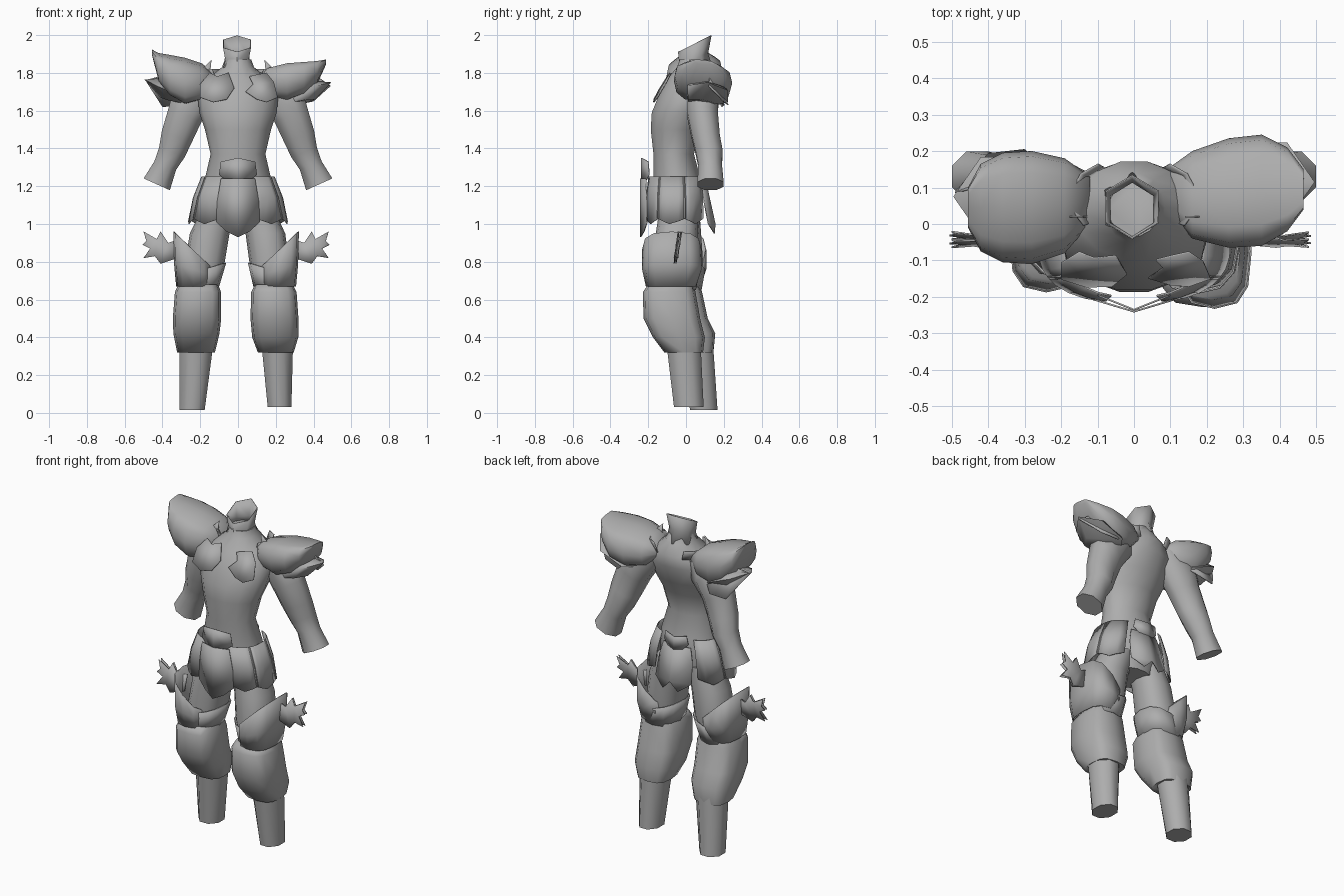
import bpy, bmesh
from math import sin, cos, pi, radians, copysign

cube = bpy.data.objects.get("Cube")
if cube:
    bpy.data.objects.remove(cube)

grey = bpy.data.materials.new("plain grey")
grey.use_nodes = True
COLOUR = (0.42, 0.42, 0.42, 1)
grey.diffuse_color = COLOUR
grey.node_tree.nodes["Principled BSDF"].inputs["Base Color"].default_value = COLOUR
SIDE = {1: "left", -1: "right"}


def finish(name, bm, thick=0, angle=60):
    bmesh.ops.recalc_face_normals(bm, faces=bm.faces)
    me = bpy.data.meshes.new(name)
    bm.to_mesh(me)
    bm.free()
    me.materials.append(grey)
    ob = bpy.data.objects.new(name, me)
    bpy.context.collection.objects.link(ob)
    bpy.ops.object.select_all(action='DESELECT')
    ob.select_set(True)
    bpy.context.view_layer.objects.active = ob
    bpy.ops.object.shade_smooth_by_angle(angle=radians(angle))
    if thick:
        mod = ob.modifiers.new("thickness", 'SOLIDIFY')
        mod.thickness = thick
        mod.offset = 0


def boxy(a, p):
    """Point on a unit circle, pushed towards a square as p falls below 1."""
    return tuple(copysign(abs(v) ** p, v) for v in (cos(a), sin(a)))


def skin(name, loops, caps, thick=0):
    bm = bmesh.new()
    loops = [[bm.verts.new(co) for co in loop] for loop in loops]
    n = len(loops[0])
    for a, b in zip(loops, loops[1:]):
        for i in range(n):
            j = (i + 1) % n
            bm.faces.new((a[i], a[j], b[j], b[i]))
    for cap, loop in zip(caps, (loops[0], loops[-1])):
        if cap:
            bm.faces.new(loop)
    finish(name, bm, thick)


def loft(name, rings, n=12, caps=(True, True), s=1, turn=0.0, thick=0, p=1.0):
    """Upright loft; rings are (x, z, half width, front y, back y, x slope, y slope)."""
    loops = []
    for ring in rings:
        x, z, rx, y0, y1, tx, ty = (tuple(ring) + (0, 0))[:7]
        loop = []
        for i in range(n):
            u, v = boxy(2 * pi * i / n + turn, p)
            dx, dy = rx * u, (y1 - y0) / 2 * v
            loop.append((s * (x + dx), (y0 + y1) / 2 + dy, z + tx * dx + ty * dy))
        loops.append(loop)
    skin(name, loops, caps, thick)


def side_loft(name, rings, s, lean, n=12):
    """Sideways loft; rings are (x, front y, back y, low z, high z)."""
    loops = []
    for x, y0, y1, z0, z1 in rings:
        loop = []
        for i in range(n):
            u, v = boxy(2 * pi * i / n, .7)
            dy = (y1 - y0) / 2 * u
            loop.append((s * x, (y0 + y1) / 2 + dy, (z0 + z1) / 2 + (z1 - z0) / 2 * v + lean * dy))
        loops.append(loop)
    skin(name, loops, (True, True))


def plate(name, pts, place, s=1, mirror=False):
    """Thin plate from an outline; place gives the depth at (x, z)."""
    bm = bmesh.new()
    for m in ((s, -s) if mirror else (s,)):
        bm.faces.new([bm.verts.new((m * x, place(x, z), z)) for x, z in pts])
    bmesh.ops.remove_doubles(bm, verts=bm.verts, dist=0.0005)
    bmesh.ops.triangulate(bm, faces=bm.faces)
    finish(name, bm, 0.005, 20)


def arc_plate(name, s, cy, angles, low, high, tip=0.0, bulge=1.0):
    """Curved plate around the body; low and high are (z, rx, ry)."""
    mid = [(q + r) / 2 for q, r in zip(low, high)]
    mid = (mid[0], mid[1] * bulge, mid[2] * bulge)
    bm = bmesh.new()
    cols = []
    for k in range(5):
        v, u = boxy(radians(angles[0] + (angles[1] - angles[0]) * k / 4), .8)
        drop = tip * (1 - abs(k - 2) / 2)
        cols.append([bm.verts.new((s * rx * u, cy - ry * v, z - d))
                     for (z, rx, ry), d in ((low, drop), (mid, 0), (high, 0))])
    for a, b in zip(cols, cols[1:]):
        for r in (0, 1):
            bm.faces.new((a[r], b[r], b[r + 1], a[r + 1]))
    finish(name, bm, 0.005)


# Torso and open neck
loft("torso", [(0, 0.98, .13, -.14, .07), (0, 1.1, .18, -.17, .09), (0, 1.24, .175, -.175, .08),
               (0, 1.37, .145, -.175, .045), (0, 1.5, .175, -.19, .08), (0, 1.59, .205, -.185, .13),
               (0, 1.7, .215, -.14, .17), (0, 1.77, .16, -.1, .175), (0, 1.83, .085, -.05, .14),
               (0, 1.87, .07, -.035, .115)], n=14)
loft("neck", [(-.005, 1.82, .085, -.05, .14, 0, .1), (-.005, 1.88, .07, -.035, .115, 0, .3),
              (-.005, 1.955, .083, -.04, .133, 0, .5)],
     n=6, caps=(False, False), turn=pi / 6, thick=.004)

for s in (1, -1):
    side = SIDE[s]
    # Arms
    loft(side + "_arm", [(.16, 1.76, .07, .02, .15), (.23, 1.69, .115, .0, .18, .5),
                         (.28, 1.58, .092, .0, .175, .5), (.325, 1.46, .085, .025, .185, .4),
                         (.35, 1.38, .073, .045, .2, .4), (.385, 1.31, .062, .06, .195, .4),
                         (.43, 1.21, .075, .055, .205, .45)], n=8, s=s, turn=pi / 8)
    # Collar pieces, chest plates
    arc_plate(side + "_collar_plate", s, .07, (50, 150), (1.76, .14, .095), (1.82, .17, .105))
    plate(side + "_collar_spike", [(.11, 1.76), (.2, 1.77), (.18, 1.83), (.14, 1.87), (.145, 1.82)],
          lambda x, z: .02, s)
    chest = [(.04, 1.70), (.1, 1.66), (.15, 1.645), (.21, 1.67), (.19, 1.75),
             (.15, 1.80), (.1, 1.79), (.06, 1.78), (.08, 1.74)]
    if s < 0:
        chest = [(.02, 1.72), (.06, 1.66), (.13, 1.645), (.2, 1.67), (.2, 1.74),
                 (.15, 1.80), (.11, 1.78), (.05, 1.80)]
    plate(side + "_chest_plate", chest, lambda x, z: -.185 + (z - 1.645) * .6 + x * .1, s)

    # Shoulder guards: rounded body sweeping up to an outer tip, over a pointed lower layer
    if s > 0:
        lean, dy, dz = -.12, .04, -.03
        body = [(.09, .04, .15, 1.73, 1.78), (.16, -.04, .2, 1.665, 1.825), (.26, -.065, .235, 1.64, 1.85),
                (.35, -.06, .245, 1.675, 1.855), (.42, -.02, .21, 1.745, 1.86), (.465, .04, .15, 1.845, 1.868)]
    else:
        lean, dy, dz = .08, 0, 0
        body = [(.12, .0, .13, 1.73, 1.79), (.19, -.08, .18, 1.66, 1.85), (.28, -.11, .2, 1.635, 1.88),
                (.36, -.105, .195, 1.68, 1.895), (.42, -.075, .165, 1.755, 1.905), (.455, -.01, .1, 1.895, 1.922)]
    side_loft(side + "_shoulder_body", body, s, lean)
    loft(side + "_shoulder_lower_layer",
         [(.32, 1.65 + dz / 4, .09, .0, .16, .2, lean),
          (.345, 1.705 + dz / 2, .15, -.05 + dy, .2 + dy, .4, lean),
          (.33, 1.74 + dz / 2, .10, -.02 + dy, .17 + dy, .3, lean)], n=6, s=s)
    plate(side + "_shoulder_back_flange",
          [(.2, 1.72), (.3, 1.63), (.4, 1.62 - dz), (.49, 1.76 + dz), (.42, 1.78), (.3, 1.8)],
          lambda x, z: .22 + dy * .5 - (z - 1.62) * .5 - abs(x - .33) * .4, s)

    # Hip plates
    for part, span in (("front", (14, 62)), ("side", (58, 105)), ("rear", (101, 152))):
        arc_plate(f"{side}_{part}_hip_plate", s, -.055, span,
                  (1.03, .262, .16), (1.25, .192, .145), .03, 1.04)

    # Legs: the left one stands forward of the right
    if s > 0:
        thigh = [(.1, 1.08, .09, -.14, .07), (.145, .95, .105, -.16, .06),
                 (.165, .8, .105, -.18, .06), (.185, .66, .095, -.17, .04)]
        boot_top = [(.188, .65, .1, -.18, .05), (.17, .76, .115, -.19, .07, -.3)]
        cuff = [(.19, .68, .1, -.2, .04), (.19, .64, .12, -.228, .05), (.193, .5, .127, -.225, .075),
                (.197, .4, .122, -.175, .1), (.2, .32, .095, -.115, .09)]
        shin = [(.208, .36, .09, -.11, .085), (.22, .03, .068, -.07, .1)]
        g0, g1, gx = -.23, .08, .22
    else:
        thigh = [(.1, 1.08, .09, -.13, .07), (.15, .95, .105, -.13, .08),
                 (.175, .8, .105, -.14, .09), (.205, .66, .095, -.13, .07)]
        boot_top = [(.208, .65, .1, -.145, .08), (.18, .76, .115, -.15, .1, -.3)]
        cuff = [(.21, .68, .105, -.155, .07), (.212, .64, .122, -.18, .085), (.217, .5, .128, -.17, .115),
                (.22, .42, .122, -.12, .155), (.222, .32, .1, -.04, .145)]
        shin = [(.22, .36, .096, -.02, .15), (.243, .015, .072, .015, .173)]
        g0, g1, gx = -.185, .105, .24
    loft(side + "_thigh", thigh, s=s, p=.85)
    loft(side + "_boot_top", boot_top, caps=(False, False), s=s, thick=.005, p=.85)
    loft(side + "_knee_cuff", cuff, s=s, p=.65)
    loft(side + "_shin", shin, n=8, s=s, turn=pi / 8)

    # Sloped thigh guard with a jagged outer crest
    loft(side + "_thigh_guard", [(gx - .005, .67, .09, g0 + .02, g1 - .03),
                                 (gx, .76, .096, g0, g1, .3), (gx, .865, .1, g0, g1, .95)],
         caps=(False, False), s=s, thick=.005, p=.7)
    off = gx - .22
    crest = [(.29, .92), (.35, .90), (.39, .96), (.41, .92), (.48, .96), (.465, .91), (.485, .89),
             (.445, .87), (.48, .82), (.42, .83), (.39, .79), (.30, .82)]
    for layer, slope in (("front", -.05), ("rear", .06)):
        plate(f"{side}_crest_{layer}", [(x + off, z) for x, z in crest],
              lambda x, z: -.045 + slope * (x - .3) + .15 * (z - .88), s)

# Front and back hanging plates, folded along the middle
plate("front_tasset", [(0, .93), (.06, .96), (.115, 1.01), (.11, 1.12), (.09, 1.24), (0, 1.24)],
      lambda x, z: -.24 + .3 * x, mirror=True)
plate("belt_cap", [(0, 1.22), (.06, 1.23), (.1, 1.26), (.09, 1.33), (0, 1.35)],
      lambda x, z: -.235 + .4 * x, mirror=True)
plate("back_tasset", [(0, 1.0), (.05, .95), (.12, 1.0), (.11, 1.12), (.09, 1.2), (0, 1.2)],
      lambda x, z: .165 - .3 * x - .22 * (z - .95), mirror=True)
plate("back_belt_cap", [(0, 1.18), (.05, 1.19), (.08, 1.22), (.07, 1.27), (0, 1.26)],
      lambda x, z: .115 - .3 * x, mirror=True)
